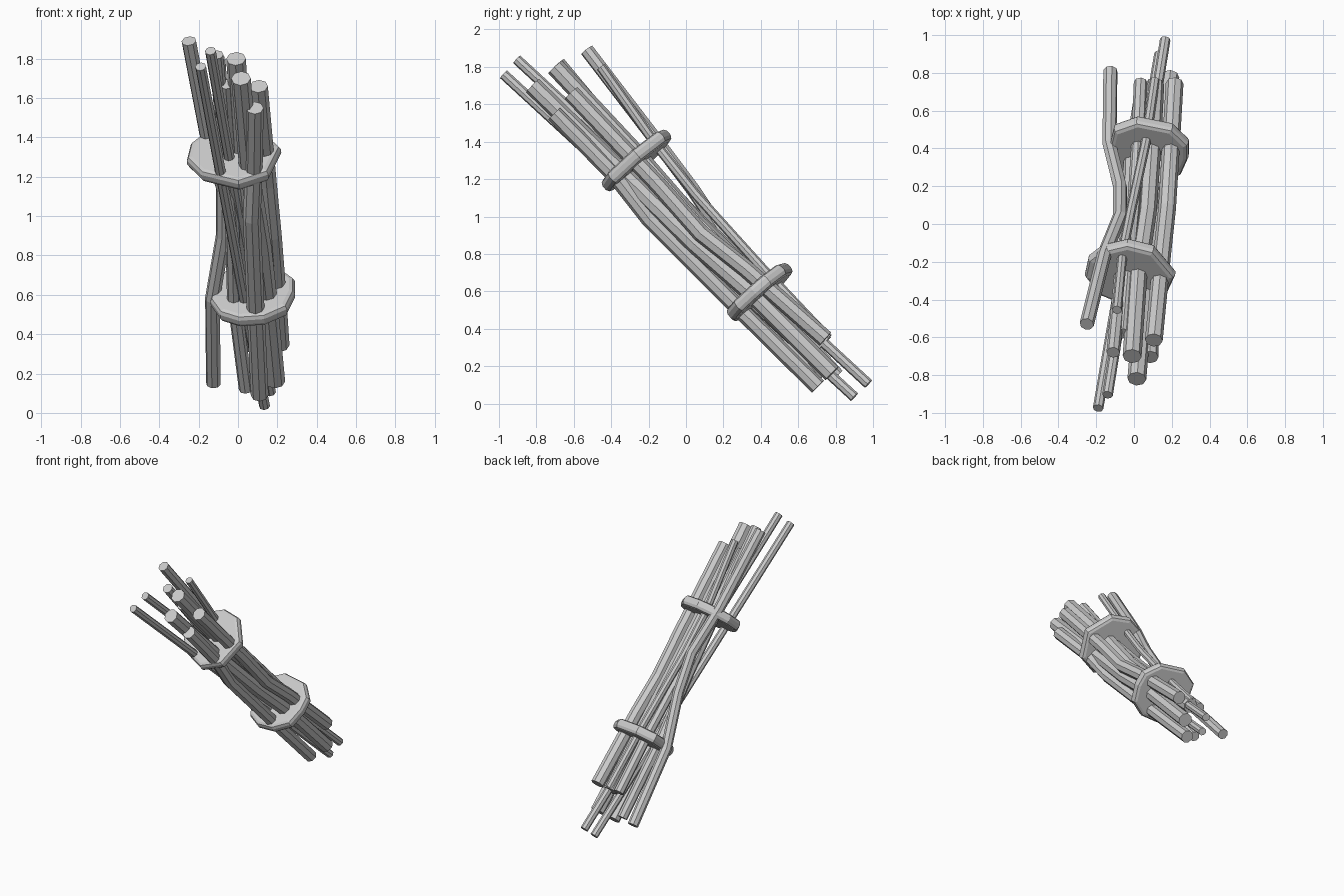
import bpy, bmesh
from mathutils import Vector

if "Cube" in bpy.data.objects:
    bpy.data.objects.remove(bpy.data.objects["Cube"])


def stick(name, radius, points):
    """Eight-sided stick swept along a bent path."""
    curve = bpy.data.curves.new(name, 'CURVE')
    curve.dimensions = '3D'
    curve.bevel_depth = radius
    curve.bevel_resolution = 2
    curve.use_fill_caps = True
    s = curve.splines.new('POLY')
    s.points.add(len(points) - 1)
    for p, co in zip(s.points, points):
        p.co = (*co, 1)
    s.use_smooth = False
    ob = bpy.data.objects.new(name, curve)
    bpy.context.collection.objects.link(ob)
    bpy.ops.object.select_all(action='DESELECT')
    ob.select_set(True)
    bpy.context.view_layer.objects.active = ob
    bpy.ops.object.convert(target='MESH')


def band(name, centre, outline):
    """Filled faceted binding with a rounded rim."""
    n = Vector((-0.09, -0.65, 0.75)).normalized()
    v = n.cross(Vector((1, 0, 0))).normalized()
    u = v.cross(n)
    bm = bmesh.new()
    rings = []
    for scale, h in ((.88, -.038), (.96, -.031), (1, -.013),
                     (1, .013), (.96, .031), (.88, .038)):
        rings.append([bm.verts.new(Vector(centre) + (u * a + v * b) * scale + n * h)
                      for a, b in outline])
    k = len(outline)
    for lo, hi in zip(rings, rings[1:]):
        for i in range(k):
            j = (i + 1) % k
            bm.faces.new((lo[i], lo[j], hi[j], hi[i]))
    bm.faces.new(rings[0][::-1])
    bm.faces.new(rings[-1])
    bmesh.ops.recalc_face_normals(bm, faces=bm.faces)
    me = bpy.data.meshes.new(name)
    bm.to_mesh(me)
    bm.free()
    bpy.context.collection.objects.link(bpy.data.objects.new(name, me))


# Straight thin sticks
stick("thin_stick_front", .028, [(-.19, -.975, 1.76), (.135, .9, .035)])
stick("thin_stick_back", .028, [(-.14, -.905, 1.84), (.165, .975, .105)])

# Bent sticks, listed from upper end to lower end
stick("left_stick", .038, [(-.25, -.53, 1.89), (-.16, -.17, 1.42), (-.075, .04, 1.14),
                           (-.075, .2, .9), (-.13, .42, .58), (-.125, .81, .15)])
stick("right_stick", .047, [(.105, -.615, 1.66), (.15, -.15, 1.17), (.175, .08, .91),
                            (.19, .32, .72), (.215, .745, .345)])
stick("low_stick", .045, [(.085, -.705, 1.55), (.08, -.38, 1.22), (.07, -.2, .99),
                          (.09, .27, .52), (.11, .705, .09)])
stick("centre_stick", .05, [(.015, -.82, 1.70), (.055, -.36, 1.25), (.12, .05, .85),
                            (.15, .36, .58), (.19, .78, .16)])
stick("top_stick", .05, [(-.01, -.7, 1.80), (.02, -.28, 1.35), (.07, .06, .96),
                         (.09, .35, .68), (.11, .74, .32)])
stick("inner_stick", .036, [(-.11, -.68, 1.82), (-.07, -.28, 1.34), (-.03, .02, .95),
                            (-.02, .33, .58), (.04, .7, .12)])
stick("rear_stick", .036, [(-.06, -.58, 1.67), (-.03, -.22, 1.28), (0, .1, .95),
                           (.02, .4, .67), (.035, .75, .33)])
stick("upper_thin_stick", .026, [(-.09, -.455, 1.80), (-.06, -.15, 1.37), (-.02, .05, 1.12),
                                 (.06, .42, .71), (.11, .76, .35)])

# Two bindings
band("upper_band", (-.015, -.27, 1.295),
     [(-.245, -.01), (-.17, -.13), (.02, -.22), (.17, -.16), (.235, .03),
      (.12, .2), (-.02, .235), (-.16, .18), (-.225, .11)])
band("lower_band", (.075, .39, .597),
     [(-.215, -.04), (-.165, -.15), (-.07, -.205), (.06, -.205), (.175, -.14),
      (.215, -.02), (.215, .08), (.13, .18), (-.06, .215), (-.18, .15)])
